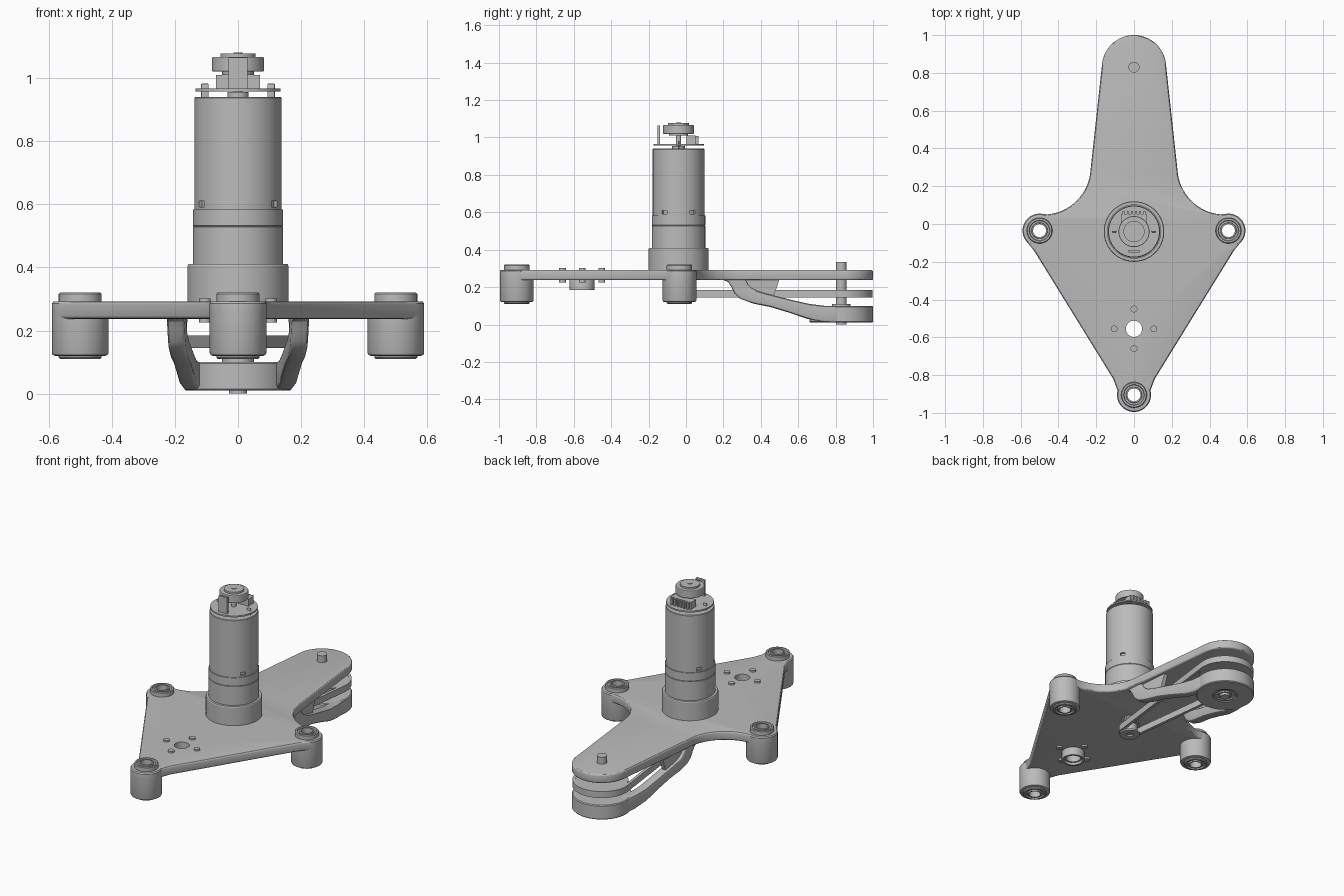
import bpy, bmesh
from math import sin, cos, pi, radians, asin, hypot
from mathutils import Matrix, Vector

if "Cube" in bpy.data.objects:
    bpy.data.objects.remove(bpy.data.objects["Cube"])

grey = bpy.data.materials.new("plain grey")
grey.use_nodes = True
GREY = (0.5, 0.5, 0.5, 1)
grey.diffuse_color = GREY
grey.node_tree.nodes["Principled BSDF"].inputs["Base Color"].default_value = GREY


def finish(name, bm):
    bmesh.ops.remove_doubles(bm, verts=bm.verts, dist=1e-5)
    bmesh.ops.recalc_face_normals(bm, faces=bm.faces)
    me = bpy.data.meshes.new(name)
    bm.to_mesh(me)
    bm.free()
    me.materials.append(grey)
    ob = bpy.data.objects.new(name, me)
    bpy.context.collection.objects.link(ob)
    return ob


def loft(name, rings, cap=True):
    """Join rings of points; cap the ends or wrap round to the first ring."""
    bm = bmesh.new()
    rows = [[bm.verts.new(p) for p in ring] for ring in rings]
    pairs = list(zip(rows, rows[1:]))
    if cap:
        bm.faces.new(rows[0])
        bm.faces.new(rows[-1])
    else:
        pairs.append((rows[-1], rows[0]))
    for a, b in pairs:
        for i in range(len(a)):
            j = (i + 1) % len(a)
            bm.faces.new((a[i], a[j], b[j], b[i]))
    return finish(name, bm)


def lathe(name, x, y, profile, n=64):
    """Turn a closed (radius, z) profile about a vertical axis."""
    return loft(name, [[(x + r * cos(2 * pi * i / n), y + r * sin(2 * pi * i / n), z)
                        for i in range(n)] for r, z in profile], cap=False)


def cylinder(name, x, y, r, z0, z1, n=48):
    return lathe(name, x, y, [(0, z0), (r, z0), (r, z1), (0, z1)], n)


def box(name, centre, size, turn=0):
    bm = bmesh.new()
    bmesh.ops.create_cube(bm, size=1, matrix=Matrix.Translation(centre)
                          @ Matrix.Rotation(turn, 4, 'Z') @ Matrix.Diagonal((*size, 1)))
    return finish(name, bm)


def apply(ob, kind, **settings):
    mod = ob.modifiers.new(kind, kind)
    for key, value in settings.items():
        setattr(mod, key, value)
    bpy.context.view_layer.objects.active = ob
    bpy.ops.object.modifier_apply(modifier=mod.name)


def bevel(ob, width, segments=3):
    apply(ob, 'BEVEL', width=width, segments=segments, limit_method='ANGLE', angle_limit=radians(40))


def cut(ob, cutters):
    for c in cutters:
        apply(ob, 'BOOLEAN', operation='DIFFERENCE', object=c, solver='EXACT')
        bpy.data.objects.remove(c)


def arc(cx, cy, r, a0, a1, n=16):
    return [(cx + r * cos(radians(a0 + (a1 - a0) * i / n)),
             cy + r * sin(radians(a0 + (a1 - a0) * i / n))) for i in range(n + 1)]


MY, BY, HY = -0.04, 0.83, -0.555        # motor, back shaft and small hub positions
BOSSES = {"left_boss": (0.5, -0.035), "right_boss": (-0.5, -0.035), "front_boss": (0, -0.905)}

# Base plate: half outline, mirrored
half = (arc(0, BY, 0.17, 90, 4) + arc(0.48, 0.30, 0.25, 184, 265)
        + arc(0.5, -0.035, 0.09, 85, -38) + [(0.53, -0.14), (0.11, -0.82)]
        + arc(0, -0.905, 0.09, 15, -90))
outline = half + [(-x, y) for x, y in half[-2:0:-1]]
plate = loft("base_plate", [[(x, y, z) for x, y in outline] for z in (0.237, 0.292)])
bevel(plate, 0.01)
cut(plate, [cylinder("cutter", x, y, 0.06, 0.2, 0.35) for x, y in BOSSES.values()]
    + [cylinder("cutter", 0, HY, 0.043, 0.2, 0.35)])

# Corner bosses with bearings at both ends
for name, (x, y) in BOSSES.items():
    lathe(name, x, y, [(0.036, 0.125), (0.08, 0.12), (0.087, 0.123), (0.09, 0.13),
                       (0.09, 0.285), (0.085, 0.292), (0.036, 0.292)])
    for side, z, d in (("upper", 0.32, 1), ("lower", 0.11, -1)):
        lathe(name + "_" + side + "_bearing", x, y,
              [(0.068, z - d * 0.04), (0.068, z - d * 0.004), (0.064, z), (0.055, z),
               (0.052, z - d * 0.008), (0.043, z - d * 0.008), (0.041, z),
               (0.034, z), (0.034, z - d * 0.04)])

# Small hub under the plate with four screws
lathe("hub", 0, HY, [(0.043, 0.29), (0.043, 0.2), (0.052, 0.2), (0.054, 0.185), (0.067, 0.185), (0.067, 0.24)])
for i in range(4):
    x, y = 0.105 * cos(i * pi / 2), HY + 0.105 * sin(i * pi / 2)
    cylinder("hub_screw", x, y, 0.018, 0.225, 0.302, 24)

# Motor stack
lathe("motor_flange", 0, MY, [(0, 0.28), (0.16, 0.28), (0.16, 0.405), (0.157, 0.41), (0, 0.41)], 96)
lathe("gearbox", 0, MY, [(0, 0.4), (0.143, 0.4), (0.143, 0.528), (0.141, 0.53),
                         (0.143, 0.532), (0.143, 0.583), (0, 0.583)], 96)
can = lathe("motor_can", 0, MY, [(0, 0.58), (0.138, 0.58), (0.138, 0.937), (0.135, 0.94), (0, 0.94)], 96)
cut(can, [box("cutter", (0.138 * cos(a), MY + 0.138 * sin(a), 0.601), (0.024, 0.03, 0.019), a)
          for a in (radians(t) for t in (33, 147, 213, 327))])
cylinder("motor_collar", 0, MY, 0.034, 0.93, 0.955)
cylinder("motor_shaft", 0, MY, 0.014, 0.94, 1.08, 24)

# Sensor board, connector, sensor blade and terminals
cylinder("circuit_board", 0, MY, 0.135, 0.957, 0.966, 72)
box("connector", (0, 0.027, 0.988), (0.14, 0.05, 0.044))
for i in range(6):
    box("connector_pin", (-0.055 + 0.022 * i, 0.058, 0.988), (0.01, 0.02, 0.04))
box("sensor_blade", (0, -0.145, 1.015), (0.06, 0.014, 0.1))
for s in (-1, 1):
    tab = box("motor_terminal", (s * 0.105, MY, 0.957), (0.024, 0.008, 0.05))
    bevel(tab, 0.003, 2)
lathe("encoder_disc", 0, MY, [(0, 1.01), (0.05, 1.01), (0.05, 1.02), (0.08, 1.02), (0.082, 1.023),
                              (0.082, 1.063), (0.08, 1.066), (0.056, 1.066), (0.056, 1.077), (0, 1.077)])

# Drive belt around two pulleys
R, r, dist = 0.167, 0.062, BY - MY
tilt = asin((R - r) / dist) * 180 / pi


def belt_ring(inset, z):
    pts = arc(0, BY, R - inset, -tilt, 180 + tilt, 40) + arc(0, MY, r - inset, 180 + tilt, 360 - tilt, 24)
    return [(x, y, z) for x, y in pts]


loft("belt", [belt_ring(i, z) for i, z in ((0, 0.145), (0, 0.185), (0.018, 0.185), (0.018, 0.145))], cap=False)
cylinder("large_pulley", 0, BY, R - 0.017, 0.147, 0.183, 64)
lathe("small_pulley", 0, MY, [(0, 0.14), (0.02, 0.14), (0.02, 0.13), (0.058, 0.13), (0.058, 0.14),
                              (0.045, 0.14), (0.045, 0.19), (0.058, 0.19), (0.058, 0.196),
                              (0.04, 0.196), (0.04, 0.24), (0, 0.24)])
for i in range(16):
    a = i * pi / 8
    box("pulley_tooth", (0.042 * cos(a), MY + 0.042 * sin(a), 0.215), (0.012, 0.008, 0.04), a)

# Back shaft and the round foot that carries it
cylinder("back_shaft", 0, BY, 0.029, 0.0, 0.335)
lathe("shaft_collar", 0, BY, [(0.028, 0.09), (0.05, 0.09), (0.05, 0.11), (0.028, 0.11)])
lathe("foot", 0, BY, [(0.028, 0.03), (0.07, 0.03), (0.074, 0.01), (0.165, 0.01), (0.17, 0.015),
                      (0.17, 0.095), (0.165, 0.1), (0.028, 0.1)], 80)
lathe("foot_bearing", 0, BY, [(0.028, 0.04), (0.028, 0.015), (0.038, 0.015), (0.04, 0.022),
                              (0.058, 0.022), (0.06, 0.015), (0.071, 0.015), (0.071, 0.04)])

# Curved arms from plate to foot, each with a thin web
lower = [(0.19, 0.242), (0.225, 0.228), (0.243, 0.2), (0.26, 0.165), (0.29, 0.138), (0.36, 0.112),
         (0.45, 0.094), (0.55, 0.064), (0.65, 0.03), (0.74, 0.013), (0.83, 0.011)]
upper = [(0.32, 0.242), (0.323, 0.232), (0.333, 0.212), (0.35, 0.195), (0.38, 0.18), (0.43, 0.165),
         (0.5, 0.148), (0.58, 0.128), (0.66, 0.11), (0.74, 0.1), (0.83, 0.1)]
web = [(0.31, 0.242), (0.5, 0.242), (0.465, 0.14), (0.34, 0.18)]


def edge(y):
    return 0.224 - 0.095 * (y - 0.25) - (0.004 if y > 0.7 else 0)


for s, side in ((1, "left"), (-1, "right")):
    rings = []
    for (y0, z0), (y1, z1) in zip(lower, upper):
        rings.append([(s * edge(y0), y0, z0), (s * edge(y1), y1, z1),
                      (s * (edge(y1) - 0.055), y1, z1), (s * (edge(y0) - 0.055), y0, z0)])
    arm = loft(side + "_arm", rings)
    bevel(arm, 0.012)
    loft(side + "_web", [[(s * (edge(y) - d), y, z) for y, z in web] for d in (0.015, 0.04)])

# Smooth the curved faces, keep the edges sharp
bpy.ops.object.select_all(action='DESELECT')
for ob in bpy.context.scene.objects:
    if ob.type == 'MESH' and grey.name in ob.data.materials:
        ob.select_set(True)
        bpy.context.view_layer.objects.active = ob
bpy.ops.object.shade_smooth_by_angle(angle=radians(30))
